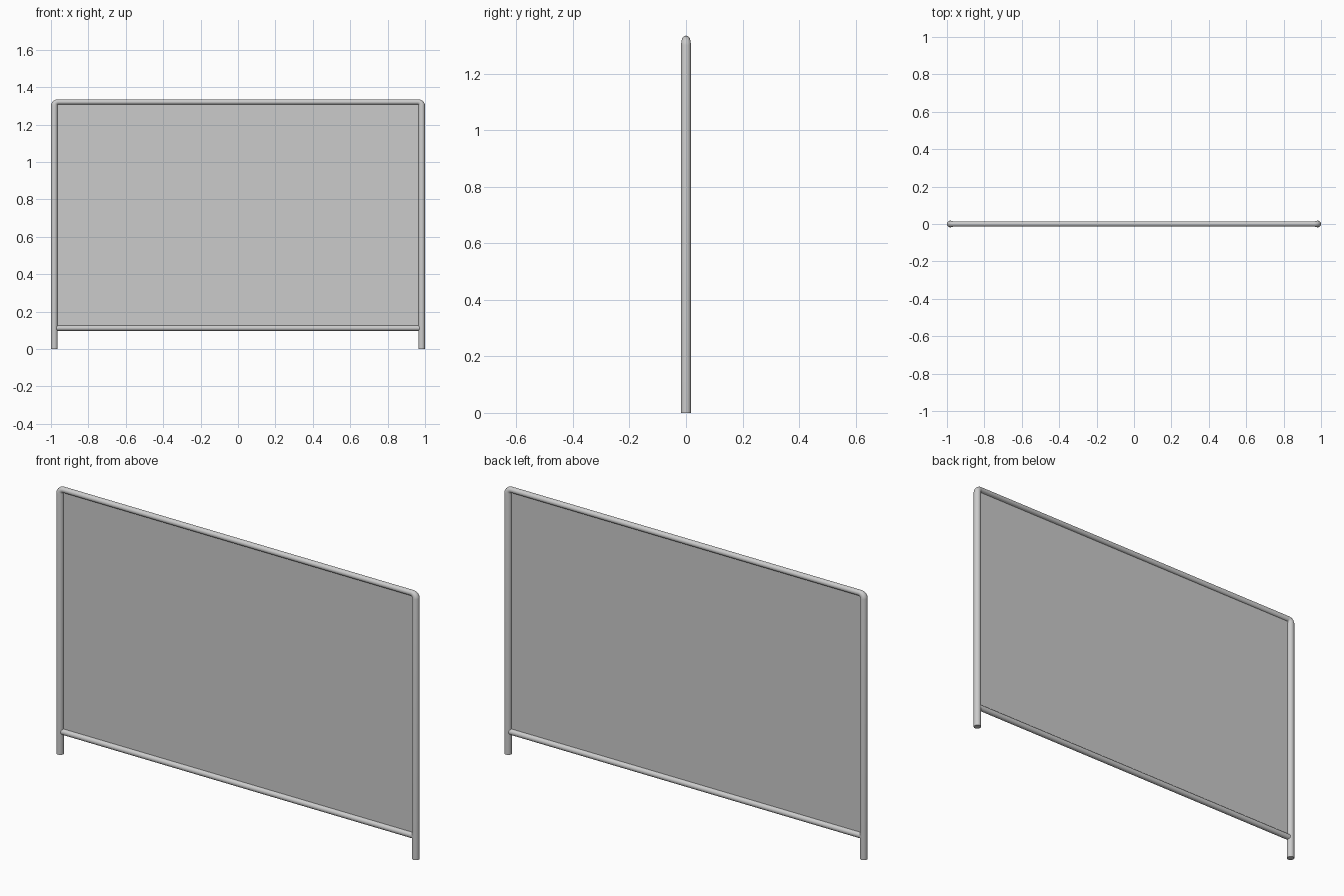
import bpy
from math import sin, cos, pi

if "Cube" in bpy.data.objects:
    bpy.data.objects.remove(bpy.data.objects["Cube"])

LEG_X, RAIL_Z = 0.982, 1.321      # tube centre lines
LEG_R, RAIL_R = 0.018, 0.014      # tube radii
BEND = 0.02                       # corner bend radius


def tube(name, points):
    """Round capped tube through (x, z, radius) points in the y = 0 plane."""
    curve = bpy.data.curves.new(name, 'CURVE')
    curve.dimensions = '3D'
    curve.bevel_depth = 1.0
    curve.bevel_resolution = 6
    curve.use_fill_caps = True
    spline = curve.splines.new('POLY')
    spline.points.add(len(points) - 1)
    for p, (x, z, r) in zip(spline.points, points):
        p.co = (x, 0, z, 1)
        p.radius = r
    obj = bpy.data.objects.new(name, curve)
    bpy.context.collection.objects.link(obj)
    bpy.ops.object.select_all(action='DESELECT')
    bpy.context.view_layer.objects.active = obj
    obj.select_set(True)
    bpy.ops.object.convert(target='MESH')
    bpy.ops.object.shade_smooth_by_angle()
    return bpy.context.object


# Bent outer frame: leg, tapered corner, top rail, mirrored corner and leg
left = [(-LEG_X, 0, LEG_R)]
steps = 6
for i in range(steps + 1):
    a = pi / 2 * i / steps
    left.append((-LEG_X + BEND * (1 - cos(a)),
                 RAIL_Z - BEND * (1 - sin(a)),
                 LEG_R + (RAIL_R - LEG_R) * i / steps))
right = [(-x, z, r) for x, z, r in reversed(left)]
tube("outer_frame", left + right)

# Lower cross rail
tube("bottom_rail", [(-LEG_X, 0.112, 0.0145), (LEG_X, 0.112, 0.0145)])

# Thin sheet filling the frame
mesh = bpy.data.meshes.new("panel")
w = 0.975
mesh.from_pydata([(-w, 0, 0.112), (w, 0, 0.112), (w, 0, 1.318), (-w, 0, 1.318)],
                 [], [(0, 1, 2, 3)])
panel = bpy.data.objects.new("panel", mesh)
bpy.context.collection.objects.link(panel)
